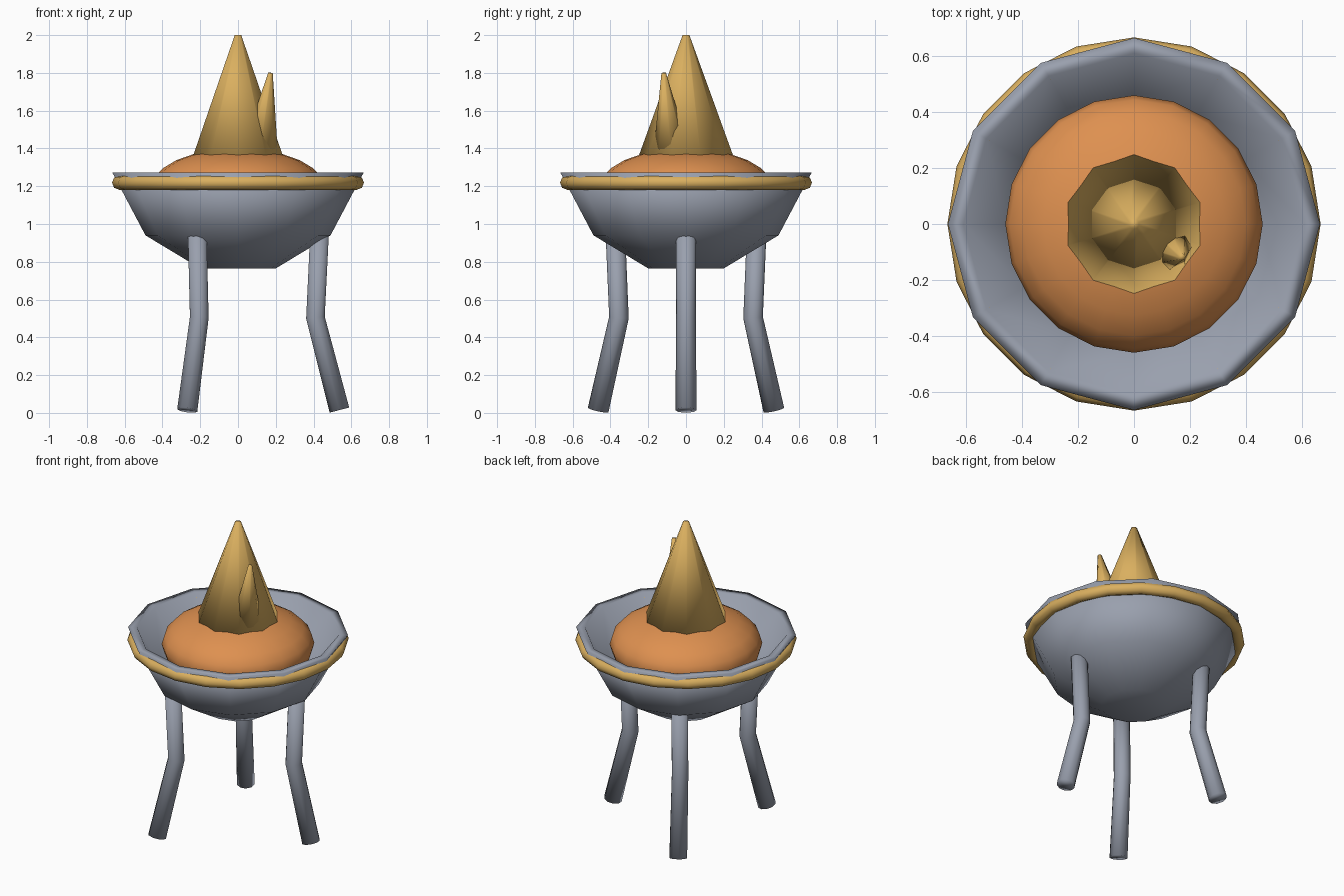
import bpy, bmesh, math
from mathutils import Vector, Matrix

cube = bpy.data.objects.get("Cube")
if cube:
    bpy.data.objects.remove(cube, do_unlink=True)


def material(name, rgb):
    m = bpy.data.materials.new(name)
    m.use_nodes = True
    m.diffuse_color = (*rgb, 1)
    m.node_tree.nodes["Principled BSDF"].inputs["Base Color"].default_value = (*rgb, 1)
    return m


grey = material("grey metal", (0.32, 0.35, 0.42))
gold = material("golden yellow", (0.70, 0.43, 0.115))
orange = material("ember orange", (0.73, 0.28, 0.08))


def finish(obj, name, mat):
    obj.name = name
    obj.data.materials.clear()
    obj.data.materials.append(mat)
    for p in obj.data.polygons:
        p.use_smooth = True
    return obj


def loft(name, rings, sides, mat):
    """Closed skin through circles given as (centre, axis, radius)."""
    bm = bmesh.new()
    loops = []
    for centre, axis, radius in rings:
        turn = Vector((0, 0, 1)).rotation_difference(Vector(axis)).to_matrix()
        loop = []
        for i in range(sides):
            a = math.pi / 2 + math.tau * i / sides
            offset = Vector((math.cos(a), math.sin(a), 0)) * radius
            loop.append(bm.verts.new(Vector(centre) + turn @ offset))
        loops.append(loop)
    for low, high in zip(loops, loops[1:]):
        for i in range(sides):
            j = (i + 1) % sides
            bm.faces.new((low[i], low[j], high[j], high[i]))
    bm.faces.new(loops[0])
    bm.faces.new(loops[-1])
    bmesh.ops.recalc_face_normals(bm, faces=bm.faces)
    mesh = bpy.data.meshes.new(name)
    bm.to_mesh(mesh)
    bm.free()
    obj = bpy.data.objects.new(name, mesh)
    bpy.context.collection.objects.link(obj)
    return finish(obj, name, mat)


# Bowl: outer wall, flat rim, inner wall and floor
UP = (0, 0, 1)
bowl_profile = [(0.20, 0.765), (0.49, 0.94), (0.665, 1.272),
                (0.61, 1.272), (0.455, 0.98), (0.19, 0.82)]
loft("bowl", [((0, 0, z), UP, r) for r, z in bowl_profile], 12, grey)

# Trim ring just under the rim
bpy.ops.mesh.primitive_torus_add(major_segments=20, minor_segments=8,
                                 major_radius=0.629, minor_radius=0.038,
                                 location=(0, 0, 1.219))
finish(bpy.context.object, "trim_ring", gold)

# Glowing mound in the bowl
bpy.ops.mesh.primitive_uv_sphere_add(segments=20, ring_count=12, radius=1,
                                     location=(0, 0, 1.19))
mound = finish(bpy.context.object, "ember_mound", orange)
mound.data.transform(Matrix.Diagonal((0.46, 0.46, 0.21, 1)))

# Large flame and the small one leaning out of its side
loft("main_flame", [((0, 0, 1.355), UP, 0.252), ((0, 0, 2.0), UP, 0.018)], 10, gold)
base, tip = Vector((0.12, -0.08, 1.41)), Vector((0.172, -0.118, 1.8))
loft("side_flame", [(base, tip - base, 0.09), (tip, tip - base, 0.012)], 8, gold)

# Three bent legs
for k, side in enumerate(("left", "back_right", "front_right")):
    a = math.tau * k / 3
    out = Vector((math.cos(a), math.sin(a), 0))
    foot, knee, top = (out * r + Vector((0, 0, z)) for r, z in
                       ((0.537, 0.015), (0.41, 0.505), (0.432, 0.96)))
    loft(side + "_leg", [(foot, knee - foot, 0.056),
                         (knee, (knee - foot).normalized() + (top - knee).normalized(), 0.052),
                         (top, top - knee, 0.052)], 10, grey)
